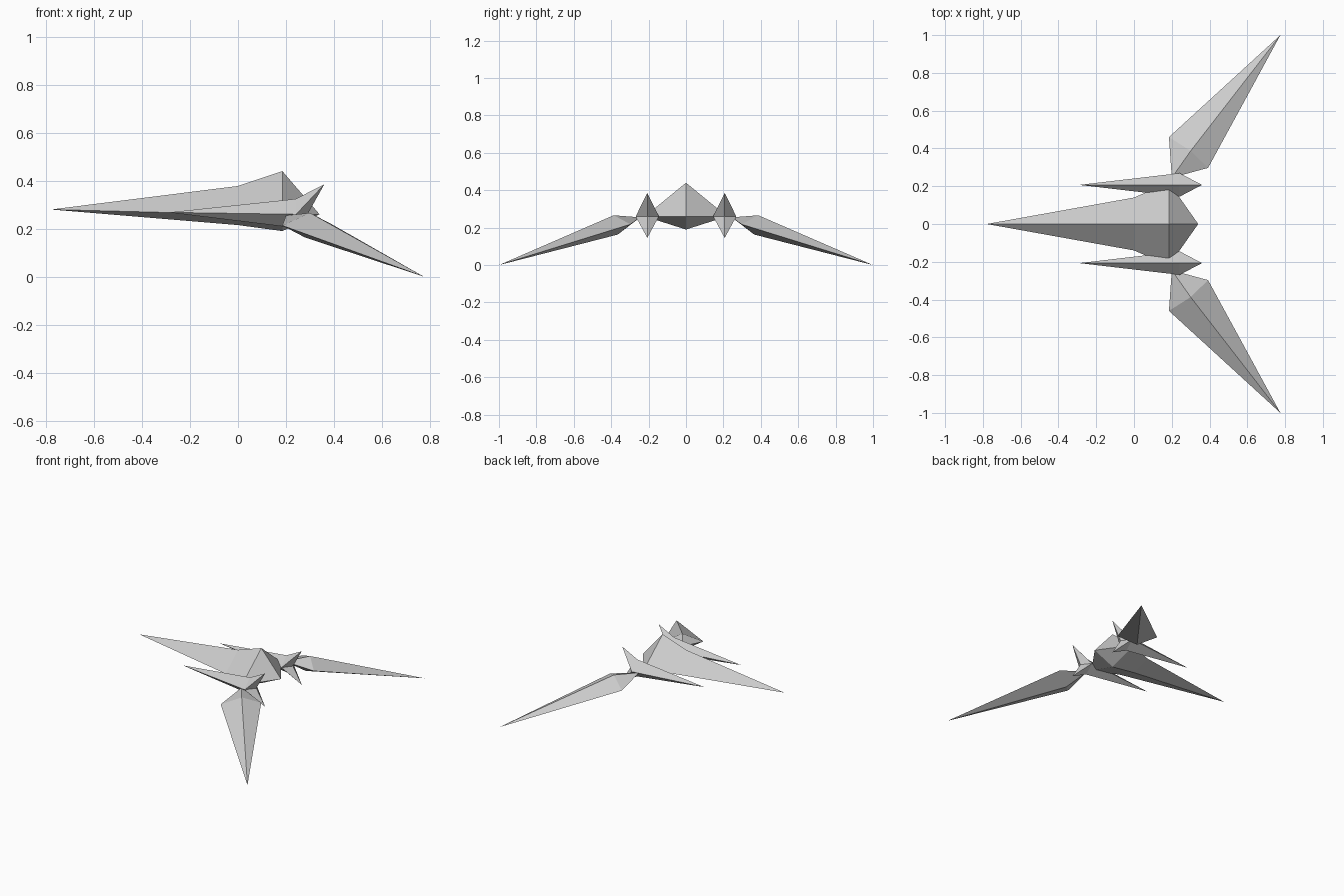
import bpy, bmesh

if "Cube" in bpy.data.objects:
    bpy.data.objects.remove(bpy.data.objects["Cube"])


def spindle(name, start, rings, end, mirror=False):
    """Faceted hull: a point, four-sided rings, then a closing point."""
    bm = bmesh.new()
    a = bm.verts.new(start)
    loops = [[bm.verts.new(p) for p in ring] for ring in rings]
    b = bm.verts.new(end)
    for i in range(4):
        j = (i + 1) % 4
        bm.faces.new((a, loops[0][i], loops[0][j]))
        for r, s in zip(loops, loops[1:]):
            bm.faces.new((r[i], s[i], s[j], r[j]))
        bm.faces.new((b, loops[-1][j], loops[-1][i]))
    bmesh.ops.recalc_face_normals(bm, faces=bm.faces[:])
    me = bpy.data.meshes.new(name)
    bm.to_mesh(me)
    bm.free()
    ob = bpy.data.objects.new(name, me)
    bpy.context.collection.objects.link(ob)
    if mirror:
        m = ob.modifiers.new("mirror", 'MIRROR')
        m.use_axis = (False, True, False)
    return ob


def diamond(x, y, half, top, bottom, mid=0.26, x_side=None):
    xs = x if x_side is None else x_side
    return [(x, y, top), (xs, y + half, mid), (x, y, bottom), (xs, y - half, mid)]


# Central hull with long nose and blunt tail
spindle("fuselage", (-0.78, 0, 0.28),
        [diamond(0.0, 0, 0.14, 0.378, 0.215), diamond(0.185, 0, 0.22, 0.44, 0.19)],
        (0.34, 0, 0.26))

# Slim side pods, flaring into upper and lower tail fins
P = 0.207
ring = diamond(0.24, P, 0.062, 0.324, 0.203)
fins = diamond(0.36, P, 0.062, 0.385, 0.145, x_side=0.242)
spindle("side_pod", (-0.29, P, 0.268), [ring, fins], (0.29, P, 0.26), mirror=True)

# Swept, drooping wings
spindle("wing", (0.2, 0.245, 0.255),
        [[(0.30, 0.387, 0.266), (0.185, 0.46, 0.213),
          (0.28, 0.365, 0.163), (0.392, 0.297, 0.218)]],
        (0.775, 1.0, 0.0), mirror=True)
